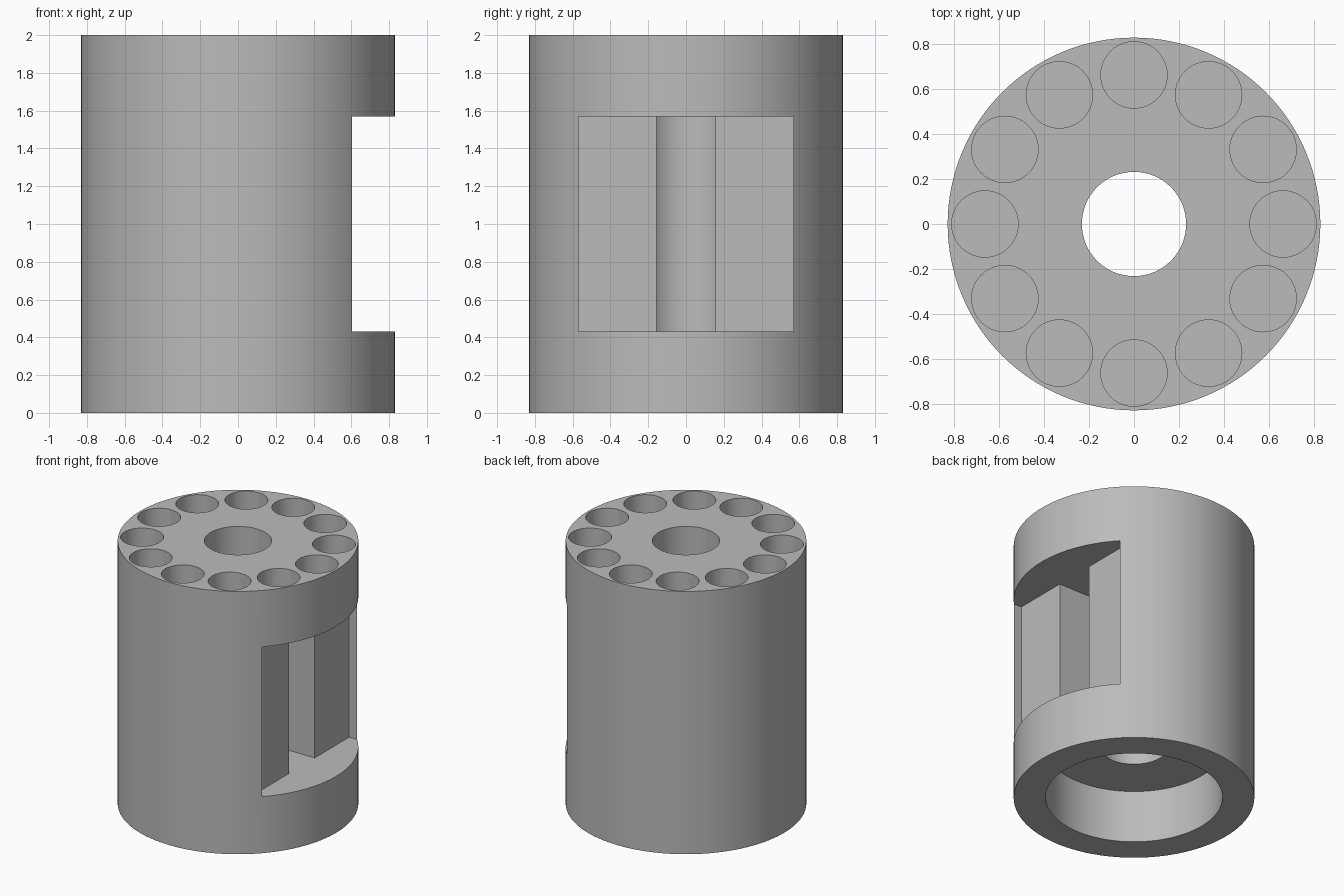
import bpy, bmesh, math

if "Cube" in bpy.data.objects:
    bpy.data.objects.remove(bpy.data.objects["Cube"])

SEG = 128
R, H = 0.83, 2.0

grey = bpy.data.materials.new("plain_grey")
grey.diffuse_color = (0.5, 0.5, 0.5, 1)
grey.use_nodes = True
grey.node_tree.nodes["Principled BSDF"].inputs["Base Color"].default_value = grey.diffuse_color


def make_object(name, bm):
    bmesh.ops.recalc_face_normals(bm, faces=bm.faces)
    me = bpy.data.meshes.new(name)
    bm.to_mesh(me)
    bm.free()
    me.materials.append(grey)
    ob = bpy.data.objects.new(name, me)
    bpy.context.collection.objects.link(ob)
    return ob


def prism(bm, points, z0, z1):
    """Extrude a flat outline from z0 up to z1."""
    face = bm.faces.new([bm.verts.new((x, y, z0)) for x, y in points])
    top = bmesh.ops.extrude_face_region(bm, geom=[face])["geom"]
    verts = [v for v in top if isinstance(v, bmesh.types.BMVert)]
    bmesh.ops.translate(bm, verts=verts, vec=(0, 0, z1 - z0))


# Body: revolved section with centre bore and wide recess underneath
profile = [(R, 0), (R, H), (0.232, H), (0.232, 0.4), (0.61, 0.4), (0.61, 0)]
bm = bmesh.new()
rings = []
for i in range(SEG):
    a = 2 * math.pi * i / SEG
    rings.append([bm.verts.new((r * math.cos(a), r * math.sin(a), z)) for r, z in profile])
for i in range(SEG):
    p, q = rings[i], rings[(i + 1) % SEG]
    for j in range(len(profile)):
        k = (j + 1) % len(profile)
        bm.faces.new((p[j], q[j], q[k], p[k]))
body = make_object("drum_body", bm)

# Twelve blind holes in the top
bm = bmesh.new()
for i in range(12):
    a = math.radians(30 * i)
    cx, cy = 0.664 * math.cos(a), 0.664 * math.sin(a)
    prism(bm, [(cx + 0.148 * math.cos(2 * math.pi * k / 48),
                cy + 0.148 * math.sin(2 * math.pi * k / 48)) for k in range(48)], 1.6, 2.1)
holes = make_object("top_hole_cutter", bm)

# Side window with a narrow slot running in to the bore
w, s, x = 0.57, 0.156, 0.537
bm = bmesh.new()
prism(bm, [(0, -s), (x, -s), (x, -w), (1, -w), (1, w), (x, w), (x, s), (0, s)], 0.43, 1.57)
window = make_object("side_window_cutter", bm)

# Cut, apply and remove the cutters
bpy.context.view_layer.objects.active = body
body.select_set(True)
for cutter in (holes, window):
    cutter.hide_render = True
    mod = body.modifiers.new("cut", 'BOOLEAN')
    mod.operation = 'DIFFERENCE'
    mod.solver = 'EXACT'
    mod.object = cutter
    bpy.ops.object.modifier_apply(modifier=mod.name)
    bpy.data.objects.remove(cutter)

bpy.ops.object.select_all(action='DESELECT')
body.select_set(True)
bpy.ops.object.shade_smooth_by_angle(angle=math.radians(30))
